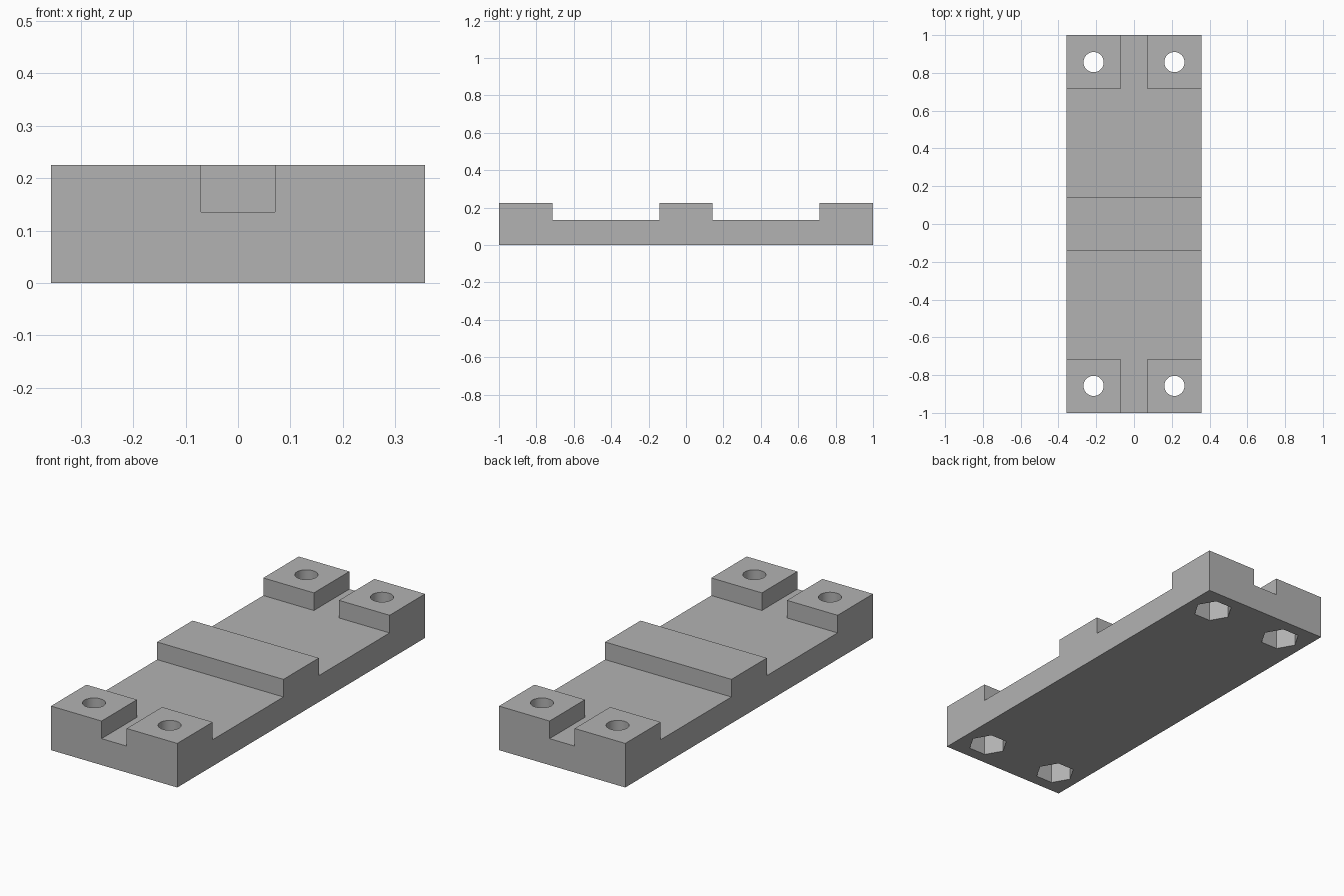
import bpy, bmesh, math
from mathutils import Vector

if "Cube" in bpy.data.objects:
    bpy.data.objects.remove(bpy.data.objects["Cube"], do_unlink=True)

HALF_W, HALF_L = 0.357, 1.0
FLOOR_Z, TOP_Z = 0.135, 0.225
SLOT, POST_Y, BAR_Y = 0.071, 0.714, 0.143
HOLE_X, HOLE_Y = 0.214, 0.857
HOLE_R, NUT_R, NUT_DEPTH = 0.0535, 0.095, 0.112

grey = bpy.data.materials.new("plain grey")
grey.use_nodes = True
colour = (0.45, 0.45, 0.45, 1)
grey.diffuse_color = colour
grey.node_tree.nodes["Principled BSDF"].inputs["Base Color"].default_value = colour


def make_object(name, bm):
    mesh = bpy.data.meshes.new(name)
    bm.to_mesh(mesh)
    bm.free()
    mesh.materials.append(grey)
    obj = bpy.data.objects.new(name, mesh)
    bpy.context.collection.objects.link(obj)
    return obj


def prisms(name, sides, radius, z0, z1):
    """One upright prism at each of the four bolt positions."""
    bm = bmesh.new()
    for sx in (-1, 1):
        for sy in (-1, 1):
            ring = [bm.verts.new((sx * HOLE_X + radius * math.cos(math.tau * i / sides),
                                  sy * HOLE_Y + radius * math.sin(math.tau * i / sides), z0))
                    for i in range(sides)]
            base = bm.faces.new(ring)
            top = bmesh.ops.extrude_face_region(bm, geom=[base], use_keep_orig=True)["geom"]
            bmesh.ops.translate(bm, vec=(0, 0, z1 - z0),
                                verts=[g for g in top if isinstance(g, bmesh.types.BMVert)])
    bmesh.ops.recalc_face_normals(bm, faces=bm.faces)
    return make_object(name, bm)


# Base slab, scored where the raised blocks begin
bm = bmesh.new()
bmesh.ops.create_cube(bm, size=1)
for v in bm.verts:
    v.co = Vector((v.co.x * 2 * HALF_W, v.co.y * 2 * HALF_L, (v.co.z + 0.5) * FLOOR_Z))
cuts = [((x, 0, 0), (1, 0, 0)) for x in (-SLOT, SLOT)]
cuts += [((0, y, 0), (0, 1, 0)) for y in (-POST_Y, -BAR_Y, BAR_Y, POST_Y)]
for co, no in cuts:
    bmesh.ops.bisect_plane(bm, geom=bm.verts[:] + bm.edges[:] + bm.faces[:],
                           plane_co=co, plane_no=no)

# Raise the four corner posts and the middle bar
raised = []
for f in bm.faces:
    c = f.calc_center_median()
    post = abs(c.y) > POST_Y and abs(c.x) > SLOT
    if f.normal.z > 0.9 and (post or abs(c.y) < BAR_Y):
        raised.append(f)
lifted = bmesh.ops.extrude_face_region(bm, geom=raised)["geom"]
bmesh.ops.translate(bm, vec=(0, 0, TOP_Z - FLOOR_Z),
                    verts=[g for g in lifted if isinstance(g, bmesh.types.BMVert)])
bmesh.ops.dissolve_limit(bm, angle_limit=math.radians(1), verts=bm.verts, edges=bm.edges)
bmesh.ops.recalc_face_normals(bm, faces=bm.faces)
plate = make_object("mounting_plate", bm)

# Hexagonal nut pockets underneath, then round through holes
bpy.context.view_layer.objects.active = plate
plate.select_set(True)
for cutter in (prisms("nut_pocket_cutter", 6, NUT_R, -0.1, NUT_DEPTH),
               prisms("bolt_hole_cutter", 40, HOLE_R, -0.2, 0.4)):
    mod = plate.modifiers.new("cut", 'BOOLEAN')
    mod.operation = 'DIFFERENCE'
    mod.solver = 'EXACT'
    mod.object = cutter
    bpy.ops.object.modifier_apply(modifier=mod.name)
    bpy.data.objects.remove(cutter, do_unlink=True)

bpy.ops.object.shade_smooth_by_angle(angle=math.radians(30))
